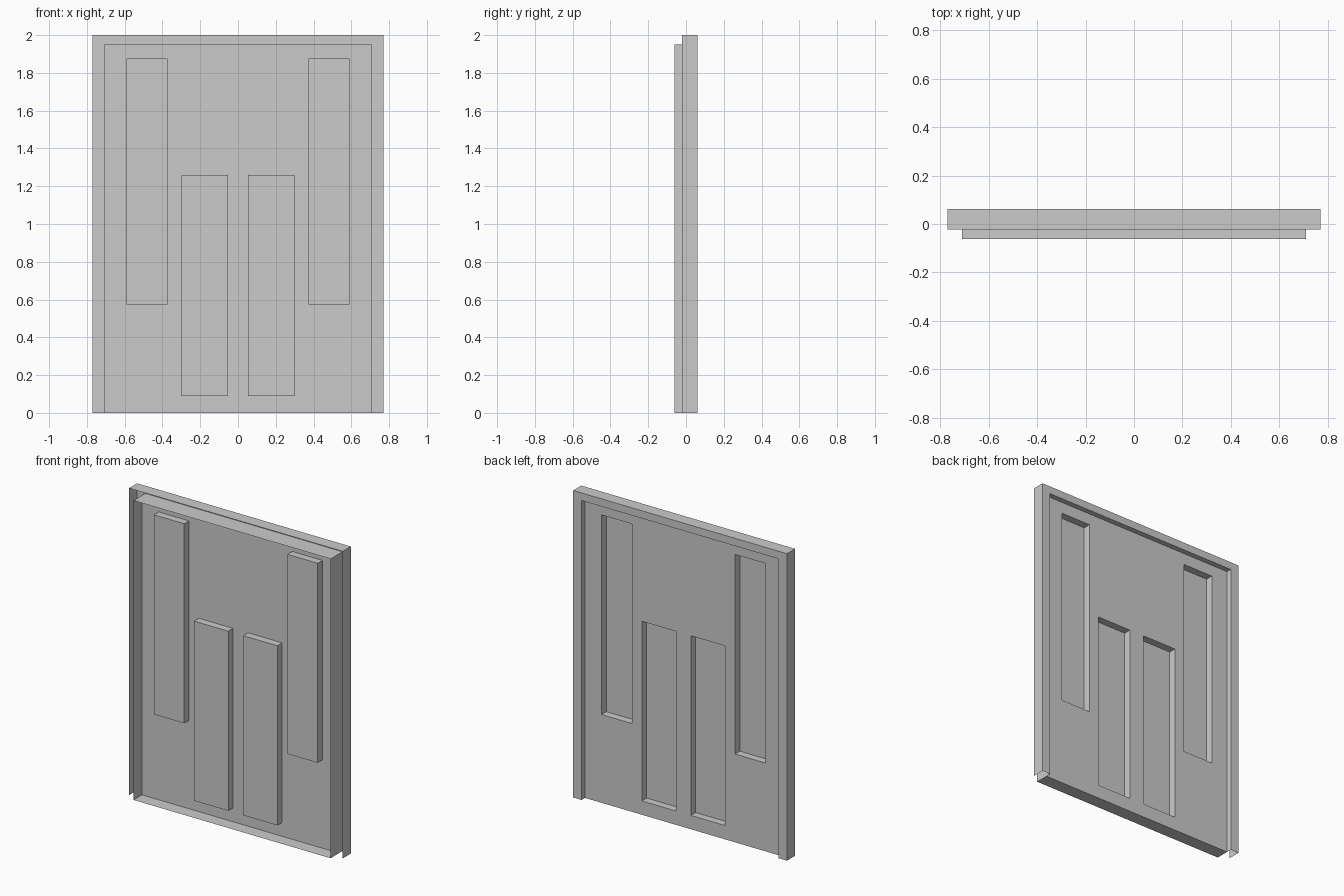
import bpy, bmesh

if "Cube" in bpy.data.objects:
    bpy.data.objects.remove(bpy.data.objects["Cube"])

# Folded sheet-metal door: all parts are open single-thickness sheets
FRONT, LIP, PANEL, PRESS, BACK = -0.061, -0.022, 0.026, -0.023, 0.061
IN_X, IN_Z = 0.71, 1.95        # inner tray
OUT_X, OUT_Z = 0.77, 2.0       # outer folded edge
# pressed rectangles on the right half: x0, x1, z0, z1
PADS = [(0.372, 0.59, 0.575, 1.875), (0.054, 0.30, 0.09, 1.26)]


def finish(name, bm):
    bmesh.ops.recalc_face_normals(bm, faces=bm.faces)
    me = bpy.data.meshes.new(name)
    bm.to_mesh(me)
    bm.free()
    ob = bpy.data.objects.new(name, me)
    bpy.context.collection.objects.link(ob)
    return ob


# Panel: rectangle cut along the pad borders, pads pressed forward
bm = bmesh.new()
bm.faces.new([bm.verts.new((x, PANEL, z)) for x, z in
              ((0, 0), (IN_X, 0), (IN_X, IN_Z), (0, IN_Z))])
for x0, x1, z0, z1 in PADS:
    for co, no in (((x0, 0, 0), (1, 0, 0)), ((x1, 0, 0), (1, 0, 0)),
                   ((0, 0, z0), (0, 0, 1)), ((0, 0, z1), (0, 0, 1))):
        bmesh.ops.bisect_plane(bm, geom=bm.verts[:] + bm.edges[:] + bm.faces[:],
                               plane_co=co, plane_no=no)
for x0, x1, z0, z1 in PADS:
    inside = []
    for f in bm.faces:
        c = f.calc_center_median()
        if abs(c.y - PANEL) < 1e-5 and x0 < c.x < x1 and z0 < c.z < z1:
            inside.append(f)
    res = bmesh.ops.extrude_face_region(bm, geom=inside)
    verts = [g for g in res["geom"] if isinstance(g, bmesh.types.BMVert)]
    bmesh.ops.translate(bm, verts=verts, vec=(0, PRESS - PANEL, 0))
    bmesh.ops.delete(bm, geom=[f for f in inside if f.is_valid], context='FACES')
panel = finish("pressed_panel", bm)
mirror = panel.modifiers.new("mirror", 'MIRROR')
mirror.use_axis = (True, False, False)

# Folded edge: profile (half width, top height, y) swept up, over and down
profile = [(IN_X, IN_Z, FRONT), (IN_X, IN_Z, BACK),
           (OUT_X, OUT_Z, BACK), (OUT_X, OUT_Z, LIP)]
bm = bmesh.new()
rows = [[bm.verts.new(p) for p in
         ((-w, y, 0), (-w, y, h), (w, y, h), (w, y, 0))] for w, h, y in profile]
for a, b in zip(rows, rows[1:]):
    for i in range(3):
        bm.faces.new((a[i], a[i + 1], b[i + 1], b[i]))
finish("folded_edge", bm)

# Bottom lip of the tray
bm = bmesh.new()
bm.faces.new([bm.verts.new((x, y, 0)) for x, y in
              ((-IN_X, PANEL), (IN_X, PANEL), (IN_X, FRONT), (-IN_X, FRONT))])
finish("bottom_lip", bm)
